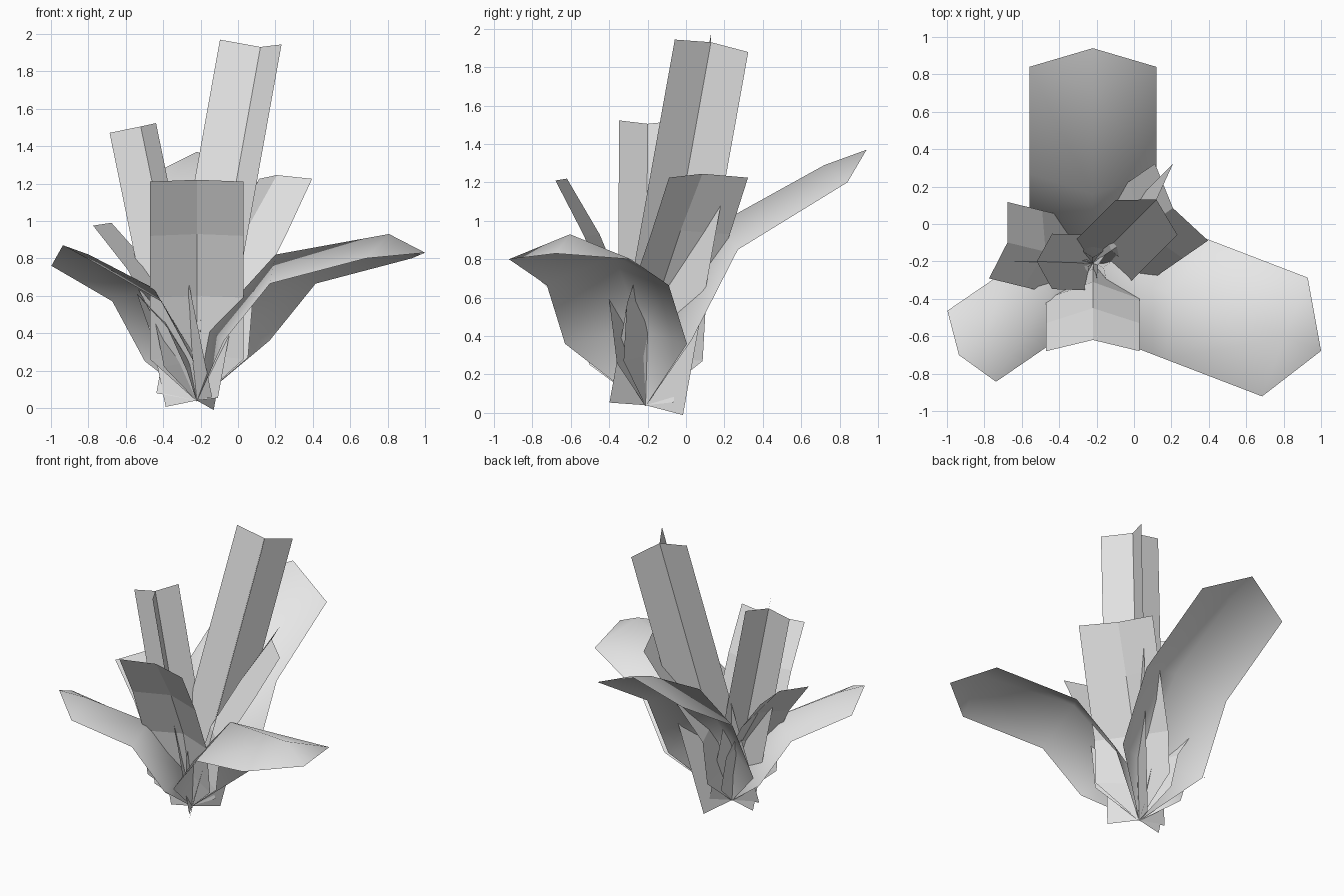
import bpy, bmesh
from math import radians, cos, sin
from mathutils import Vector

cube = bpy.data.objects.get("Cube")
if cube:
    bpy.data.objects.remove(cube)

pale = bpy.data.materials.new("pale_grey")
pale.use_nodes = True
pale.diffuse_color = (0.8, 0.8, 0.8, 1)
pale.node_tree.nodes["Principled BSDF"].inputs["Base Color"].default_value = (0.8, 0.8, 0.8, 1)

ROOT = Vector((-0.22, -0.21, 0.035))


def finish(name, bm, smooth):
    mesh = bpy.data.meshes.new(name)
    for f in bm.faces:
        f.smooth = smooth
    bm.to_mesh(mesh)
    bm.free()
    mesh.materials.append(pale)
    obj = bpy.data.objects.new(name, mesh)
    bpy.context.collection.objects.link(obj)


def leaf(name, angle, half, spine, edge, smooth=False):
    """Folded leaf from the root; spine and edge are (reach, height) pairs.
    A spine longer than the edge ends in a point."""
    out = Vector((cos(radians(angle)), sin(radians(angle)), 0))
    side = Vector((-out.y, out.x, 0)) * half
    bm = bmesh.new()

    def point(p, s=0):
        return bm.verts.new(Vector((ROOT.x, ROOT.y, p[1])) + out * p[0] + side * s)

    root = bm.verts.new(ROOT)
    mid = [point(p) for p in spine]
    for s in (1, -1):
        rim = [point(p, s) for p in edge]
        faces = [[root, rim[0], mid[0]]]
        for i in range(len(rim) - 1):
            faces.append([mid[i], rim[i], rim[i + 1], mid[i + 1]])
        if len(mid) > len(rim):
            faces.append([mid[-2], rim[-1], mid[-1]])
        for f in faces:
            bm.faces.new(f if s > 0 else f[::-1])
    finish(name, bm, smooth)


def stem(name, top, radius, angles):
    """Straight stem of three flat blades around one axis."""
    bm = bmesh.new()
    base = ROOT + Vector((0, 0, 0.005))
    top = Vector(top)
    axis = (top - base).normalized()
    low, high = bm.verts.new(base), bm.verts.new(top)
    for a in angles:
        d = Vector((cos(radians(a)), sin(radians(a)), 0))
        d = (d - axis * d.dot(axis)).normalized() * radius
        bm.faces.new([low, bm.verts.new(base + d), bm.verts.new(top + d), high])
    finish(name, bm, False)


# Three broad arching leaves
leaf("back_broad_leaf", 90, 0.34,
     [(0.03, 0.46), (0.37, 0.98), (0.93, 1.29), (1.15, 1.37)],
     [(0.24, 0.38), (0.48, 0.85), (1.05, 1.2)], True)
leaf("left_broad_leaf", -21, 0.34,
     [(0.06, 0.42), (0.45, 0.82), (1.1, 0.93), (1.307, 0.83)],
     [(0.286, 0.36), (0.55, 0.665), (1.1, 0.8)], True)
leaf("right_broad_leaf", 214.4, 0.23,
     [(0.03, 0.3), (0.28, 0.64), (0.7, 0.82), (0.868, 0.87)],
     [(0.18, 0.25), (0.39, 0.57), (0.785, 0.76)], True)

# Upright blunt leaves
leaf("front_upright_leaf", -90, 0.25,
     [(0.03, 0.29), (0.1, 0.6), (0.24, 0.93), (0.41, 1.22)],
     [(0.15, 0.26), (0.19, 0.59), (0.32, 0.92), (0.47, 1.21)])
leaf("back_left_upright_leaf", 34.6, 0.25,
     [(0.03, 0.3), (0.12, 0.61), (0.32, 0.95), (0.52, 1.245)],
     [(0.16, 0.27), (0.19, 0.57), (0.41, 0.93), (0.576, 1.225)])
leaf("right_upright_leaf", 166.3, 0.21,
     [(0.03, 0.25), (0.1, 0.5), (0.26, 0.76), (0.47, 0.99)],
     [(0.13, 0.22), (0.18, 0.47), (0.33, 0.74), (0.52, 0.975)])

# Small pointed leaves near the root
leaf("small_centre_leaf", -20, 0.08,
     [(0.0, 0.3), (0.02, 0.45), (0.03, 0.7)], [(0.04, 0.27), (0.05, 0.43)])
leaf("small_right_leaf", 210, 0.1,
     [(0.04, 0.24), (0.2, 0.47), (0.37, 0.61)], [(0.12, 0.2), (0.24, 0.43)])

# Three-bladed stems
stem("tall_stem", (0.12, 0.13, 1.93), 0.22, (-60, 64, 182))
stem("short_stem", (-0.52, -0.2, 1.505), 0.17, (180, -60, 60))
